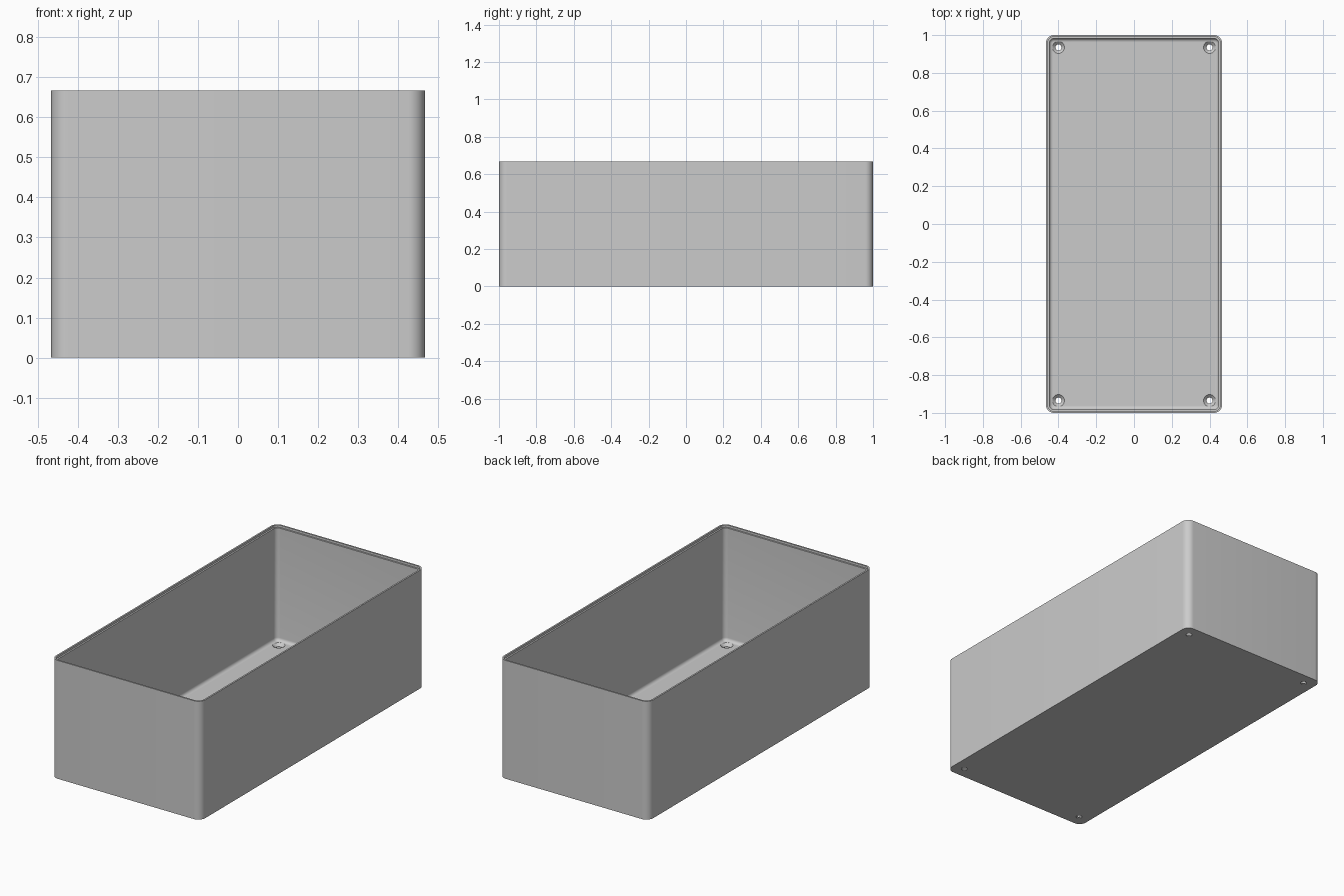
import bpy
import bmesh
from math import sin, cos, pi

cube = bpy.data.objects.get("Cube")
if cube:
    bpy.data.objects.remove(cube, do_unlink=True)

HALF_X, HALF_Y, HEIGHT = 0.466, 1.0, 0.667
CORNER, WALL, FLOOR, FILLET = 0.042, 0.018, 0.02, 0.018
STEPS = 10

grey = bpy.data.materials.new("plain grey")
grey.use_nodes = True
grey.diffuse_color = (0.6, 0.6, 0.6, 1)
grey.node_tree.nodes["Principled BSDF"].inputs["Base Color"].default_value = (0.6, 0.6, 0.6, 1)


def make_object(name, bm):
    bmesh.ops.recalc_face_normals(bm, faces=bm.faces)
    mesh = bpy.data.meshes.new(name)
    bm.to_mesh(mesh)
    bm.free()
    mesh.materials.append(grey)
    obj = bpy.data.objects.new(name, mesh)
    bpy.context.collection.objects.link(obj)
    return obj


def loft(bm, rings):
    """Join rings of points with quads and cap both ends."""
    loops = [[bm.verts.new(p) for p in ring] for ring in rings]
    for a, b in zip(loops, loops[1:]):
        for i in range(len(a)):
            j = (i + 1) % len(a)
            bm.faces.new((a[i], a[j], b[j], b[i]))
    bm.faces.new(loops[0])
    bm.faces.new(loops[-1])


def rounded_ring(inset, z):
    r = CORNER - inset
    points = []
    for k, (sx, sy) in enumerate(((1, 1), (-1, 1), (-1, -1), (1, -1))):
        for i in range(STEPS + 1):
            a = (k + i / STEPS) * pi / 2
            points.append((sx * (HALF_X - CORNER) + r * cos(a),
                           sy * (HALF_Y - CORNER) + r * sin(a), z))
    return points


def circle(x, y, r, z, sides=32):
    return [(x + r * cos(2 * pi * i / sides), y + r * sin(2 * pi * i / sides), z)
            for i in range(sides)]


# Open box: outer wall, stepped rim, inner wall, floor fillet
profile = [(0, 0), (0, HEIGHT), (WALL / 2, HEIGHT),
           (WALL / 2, HEIGHT - 0.012), (WALL, HEIGHT - 0.012)]
for i in range(6):
    a = i / 5 * pi / 2
    profile.append((WALL + FILLET * (1 - cos(a)), FLOOR + FILLET * (1 - sin(a))))
bm = bmesh.new()
loft(bm, [rounded_ring(inset, z) for inset, z in profile])
box = make_object("open_box", bm)

# Countersunk screw holes in the floor corners
bm = bmesh.new()
for x in (-0.4, 0.4):
    for y in (-0.935, 0.935):
        loft(bm, [circle(x, y, r, z) for r, z in
                  ((0.016, -0.02), (0.016, 0.005), (0.032, FLOOR), (0.032, FLOOR + 0.01))])
cutter = make_object("screw_hole_cutter", bm)
cutter.hide_render = True

cut = box.modifiers.new("screw_holes", 'BOOLEAN')
cut.operation = 'DIFFERENCE'
cut.solver = 'EXACT'
cut.object = cutter
bpy.ops.object.select_all(action='DESELECT')
box.select_set(True)
bpy.context.view_layer.objects.active = box
bpy.ops.object.modifier_apply(modifier=cut.name)
bpy.data.objects.remove(cutter, do_unlink=True)
bpy.ops.object.shade_smooth_by_angle(angle=pi / 6)
